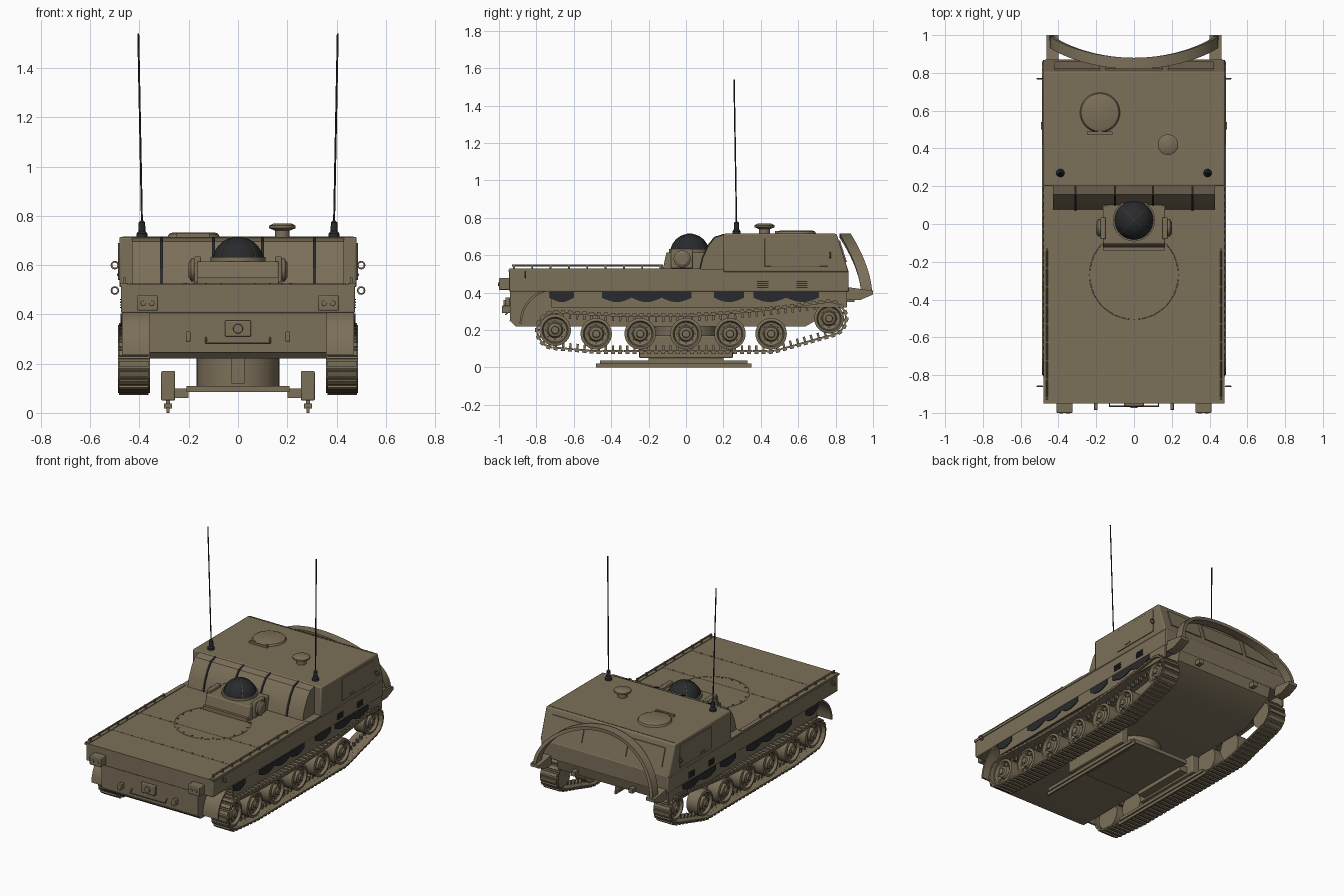
import bpy, bmesh, math
from mathutils import Vector, Matrix

if "Cube" in bpy.data.objects:
    bpy.data.objects.remove(bpy.data.objects["Cube"], do_unlink=True)

def material(name, rgb):
    m = bpy.data.materials.new(name)
    m.use_nodes = True
    m.diffuse_color = (*rgb, 1)
    m.node_tree.nodes["Principled BSDF"].inputs["Base Color"].default_value = (*rgb, 1)
    return m

TAN = material("drab paint", (.2, .16, .1))
BLACK = material("black rubber", (.022, .023, .026))
made = []

def finish(name, bm, mat, bevel=0):
    bmesh.ops.recalc_face_normals(bm, faces=bm.faces)
    me = bpy.data.meshes.new(name)
    bm.to_mesh(me)
    bm.free()
    me.materials.append(mat)
    ob = bpy.data.objects.new(name, me)
    bpy.context.collection.objects.link(ob)
    if bevel:
        mod = ob.modifiers.new("bevel", "BEVEL")
        mod.width, mod.segments = bevel, 2
    made.append(ob)
    return ob

def add_box(bm, x, y, z, frame=Matrix()):
    """Box from (low, high) pairs, optionally placed in a frame."""
    size = [b - a for a, b in (x, y, z)]
    mid = [(a + b) / 2 for a, b in (x, y, z)]
    bmesh.ops.create_cube(bm, size=1, matrix=frame @ Matrix.Translation(mid) @ Matrix.Diagonal((*size, 1)))

def box(name, x, y, z, mat=TAN, bevel=0):
    bm = bmesh.new()
    add_box(bm, x, y, z)
    return finish(name, bm, mat, bevel)

def prism(name, profile, x0, x1, mat=TAN, bevel=0):
    """Side profile of (y, z) points extruded across x."""
    bm = bmesh.new()
    face = bm.faces.new([bm.verts.new((x0, y, z)) for y, z in profile])
    ext = bmesh.ops.extrude_face_region(bm, geom=[face])["geom"]
    bmesh.ops.translate(bm, vec=(x1 - x0, 0, 0), verts=[v for v in ext if isinstance(v, bmesh.types.BMVert)])
    return finish(name, bm, mat, bevel)

def lathe(name, profile, at, axis="Z", mat=TAN, n=32):
    """Spin (radius, height) points round an axis."""
    bm = bmesh.new()
    verts = [bm.verts.new((r, 0, h)) for r, h in profile]
    edges = [bm.edges.new(p) for p in zip(verts, verts[1:])]
    bmesh.ops.spin(bm, geom=verts + edges, axis=(0, 0, 1), cent=(0, 0, 0), angle=math.tau, steps=n)
    bmesh.ops.remove_doubles(bm, verts=bm.verts, dist=1e-5)
    turn = Vector({"X": (1, 0, 0), "-X": (-1, 0, 0), "Y": (0, -1, 0), "Z": (0, 0, 1)}[axis])
    rot = Vector((0, 0, 1)).rotation_difference(turn).to_matrix().to_4x4()
    bmesh.ops.transform(bm, matrix=Matrix.Translation(at) @ rot, verts=bm.verts)
    return finish(name, bm, mat)

def rod(name, points, r, mat=TAN, cyclic=False):
    cu = bpy.data.curves.new(name, "CURVE")
    cu.dimensions, cu.bevel_depth, cu.bevel_resolution = "3D", r, 1
    cu.use_fill_caps = True
    sp = cu.splines.new("POLY")
    sp.points.add(len(points) - 1)
    for p, co in zip(sp.points, points):
        p.co = (*co, 1)
    sp.use_cyclic_u = cyclic
    cu.materials.append(mat)
    ob = bpy.data.objects.new(name, cu)
    bpy.context.collection.objects.link(ob)

def ring(c, r, u, v, n=32, arc=math.tau):
    c, u, v = Vector(c), Vector(u), Vector(v)
    return [c + r * (u * math.cos(arc * i / n) + v * math.sin(arc * i / n)) for i in range(n)]

# Hull, deck and cab
prism("lower_hull", [(-.94, .25), (-.91, .22), (.64, .22), (.85, .34), (.87, .42), (-.94, .42)], -.36, .36)
box("upper_hull", (-.475, .475), (-.945, .87), (.405, .52), bevel=.006)
box("deck_lip", (-.48, .48), (-.95, .2), (.512, .524))
prism("cab", [(.2, .51), (.2, .715), (.805, .715), (.87, .51)], -.482, .482, bevel=.008)
box("cab_roof_seam", (-.47, .47), (.787, .792), (.713, .717))
tarp = [(.21, .52), (.075, .52), (.09, .585), (.12, .65), (.155, .695), (.21, .712)]
prism("front_tarp", tarp, -.43, .43)
for x in (-.31, -.1, .1, .31):
    prism("tarp_strap", [(y - .005, z + .003) for y, z in tarp], x - .006, x + .006, BLACK)

# Deck ring and rivet rows
rod("deck_ring", ring((0, -.27, .524), .235, (1, 0, 0), (0, 1, 0), 64), .002, cyclic=True)
bm = bmesh.new()
spots = ring((0, -.27, .525), .222, (1, 0, 0), (0, 1, 0), 20)
spots += [Vector((i * .075, y, .525)) for y in (-.4, -.7) for i in range(-6, 7) if abs(i) > 2 or y < -.5]
for p in spots:
    add_box(bm, (-.004, .004), (-.004, .004), (-.002, .003), Matrix.Translation(p))
finish("deck_rivets", bm, TAN)
for y in (-.4, -.7):
    box("deck_seam", (-.44, .44), (y - .0015, y + .0015), (.523, .525))

# Sensor housing with dark dome
prism("dome_housing", [(-.125, .52), (-.105, .615), (.1, .615), (.1, .52)], -.165, .165, bevel=.006)
box("housing_front_bar", (-.165, .165), (-.14, -.122), (.525, .55))
dome = [(.105 * math.cos(a), .61 + .105 * math.sin(a)) for a in (i * math.pi / 20 for i in range(11))]
lathe("dome", dome, (0, .02, 0), mat=BLACK)
lathe("dome_collar", [(.1, 0), (.112, 0), (.112, .02), (.1, .02)], (0, .02, .612))
for k in (1, -1):
    u = Vector((1, k, 0)).normalized()
    rod("dome_rib", ring((0, .02, .61), .105, u, (0, 0, 1), 17, math.pi * 1.06), .002)

# Roof hatch and vent
lathe("roof_hatch", [(0, .018), (.085, .018), (.1, .012), (.106, 0), (0, 0)], (-.18, .59, .715))
box("hatch_hinge", (-.25, -.115), (.475, .49), (.715, .73))
lathe("roof_vent", [(0, .055), (.035, .055), (.054, .045), (.054, .035), (.03, .025), (.03, 0)], (.18, .42, .715))

# Front plate fittings
box("front_box", (-.053, .053), (-.965, -.94), (.31, .375), bevel=.005)
lathe("front_box_cap", [(0, .012), (.018, .012), (.02, 0)], (0, -.963, .342), "Y")
rod("front_step", [(-.13, -.94, .305), (-.13, -.965, .283), (.13, -.965, .283), (.13, -.94, .305)], .004)
box("front_belly_seam", (-.36, .36), (-.944, -.94), (.245, .25))

# Curved crash bar swept as a flat band
bm = bmesh.new()
sections = []
for i in range(33):
    t = math.pi * i / 32
    s, c = math.sin(t), math.cos(t)
    y = .965 - .115 * s ** 1.7
    sections.append([bm.verts.new(((.435 + r) * c, y + d, .4 + (.305 + r) * s))
                     for r, d in ((-.01, -.03), (.012, -.03), (.012, .03), (-.01, .03))])
for a, b in zip(sections, sections[1:]):
    for j in range(4):
        bm.faces.new((a[j], a[j - 1], b[j - 1], b[j]))
bm.faces.new(sections[0])
bm.faces.new(sections[-1])
finish("crash_bar", bm, TAN)

# Covered windows on the sloping cab rear
def slope(z, off):
    return (.87 - (z - .51) * .317 + off, z)
for x, w in ((-.3, .12), (0, .15), (.3, .12)):
    prism("rear_window_cover", [slope(.565, 0), slope(.565, .007), slope(.68, .007), slope(.68, 0)], x - w, x + w)

# Ground-scanning unit under the belly
lathe("belly_drum", [(.168, .12), (.168, 0), (0, 0)], (0, 0, .105), n=48)
box("belly_plate", (-.21, .21), (-.25, .25), (.085, .11))
box("belly_post", (-.027, .027), (-.2, -.15), (.12, .225))

# Track path: hull round the wheels, with a sagging top run
WHEELS = [(-.7, .2, .095)] + [(y, .18, .094) for y in (-.48, -.245, 0, .235, .455)] + [(.765, .262, .09)]
bm = bmesh.new()
for y, z, r in WHEELS:
    for p in ring((0, y, z), r, (0, 1, 0), (0, 0, 1), 48):
        bm.verts.new((p.y, p.z, 0))
pts = sorted({(round(v.co.x, 5), round(v.co.y, 5)) for v in bm.verts})
bm.free()
def half(points):
    out = []
    for p in points:
        while len(out) > 1 and (out[-1][0] - out[-2][0]) * (p[1] - out[-2][1]) <= (out[-1][1] - out[-2][1]) * (p[0] - out[-2][0]):
            out.pop()
        out.append(p)
    return out[:-1]
loop = [Vector(p) for p in half(pts) + half(pts[::-1])]
loop.append(loop[0])
total = sum((b - a).length for a, b in zip(loop, loop[1:]))
LINKS = 92
def along(d):
    for a, b in zip(loop, loop[1:]):
        step = (b - a).length
        if d <= step:
            p = a.lerp(b, d / step)
            break
        d -= step
    else:
        p = loop[-1].copy()
    if p.y > .28 and -.7 < p.x < .76:
        p.y -= .045 * math.sin(math.pi * (p.x + .7) / 1.46)
    return p
centres = [along(total * i / LINKS) for i in range(LINKS)]

for s in (1, -1):
    def sx(a, b):
        return tuple(sorted((s * a, s * b)))
    side = "left" if s > 0 else "right"
    axis = "X" if s > 0 else "-X"

    # Track links with pads and guide horns
    bm = bmesh.new()
    for i, p in enumerate(centres):
        d = centres[(i + 1) % LINKS] - centres[i - 1]
        frame = Matrix.Translation((s * .423, p.x, p.y)) @ Matrix.Rotation(math.atan2(d.y, d.x), 4, "X")
        add_box(bm, (-.065, .065), (-.019, .019), (-.004, .006), frame)
        add_box(bm, (-.06, .06), (-.011, .011), (-.013, -.003), frame)
        add_box(bm, (-.008, .008), (-.006, .006), (.006, .032), frame)
    finish(side + "_track", bm, TAN)

    # Wheels with dished faces, hubs and bolts
    for y, z, r in WHEELS:
        q = r - .01
        lathe(side + "_wheel", [(0, -.04), (q, -.04), (q, .042), (q * .82, .046), (q * .74, .028), (q * .5, .022),
              (q * .42, .042), (q * .25, .046), (q * .22, .056), (0, .056)], (s * .42, y, z), axis)
        bm = bmesh.new()
        for p in ring((s * .447, y, z), q * .62, (0, 1, 0), (0, 0, 1), 8):
            add_box(bm, (-.006, .006), (-.005, .005), (-.005, .005), Matrix.Translation(p))
        finish(side + "_wheel_bolts", bm, TAN)

    # Skirt, hanging dark panels and curved mudguard
    box(side + "_skirt", sx(.462, .472), (-.72, .86), (.32, .41))
    for y0, y1 in ((-.73, -.6), (-.45, .03), (.15, .31), (.36, .71)):
        n = max(1, round((y1 - y0) / .16))
        low = [(y0 + (y1 - y0) * i / (n * 6), .373 - .024 * abs(math.sin(math.pi * i / 6))) for i in range(n * 6 + 1)]
        prism(side + "_dark_panel", [(y0, .403)] + low + [(y1, .403)], s * .472, s * .477, BLACK)
    arc = [(-.7 + r * math.cos(a), .235 + r * math.sin(a))
           for r, order in ((.19, range(9)), (.178, range(8, -1, -1))) for a in (math.pi * (.5 + i / 16) for i in order)]
    prism(side + "_mudguard", arc, s * .345, s * .472)
    prism(side + "_mudguard_wall", arc[:9] + [(-.9, .42), (-.7, .42)], s * .345, s * .36)

    # Deck rail on short posts
    rod(side + "_deck_rail", [(s * .46, -.93, .545), (s * .46, -.13, .545)], .005)
    for i in range(9):
        box(side + "_rail_post", sx(.455, .465), (-.925 + i * .098, -.915 + i * .098), (.52, .55))
    box(side + "_deck_edge", sx(.45, .48), (-.945, .08), (.52, .528))

    # Antenna
    lathe(side + "_antenna_base", [(.022, 0), (.022, .015), (.014, .025), (.013, .06), (.006, .068), (0, .068)],
          (s * .39, .27, .713), mat=BLACK, n=12)
    rod(side + "_antenna", [(s * .39, .27, .77), (s * .405, .257, 1.54)], .004, BLACK)

    # Front light box, tow hook, mirrors
    box(side + "_front_light", sx(.325, .41), (-1, -.94), (.415, .478), bevel=.005)
    for x in (.35, .385):
        lathe(side + "_lamp", [(0, .004), (.01, .004), (.011, -.004)], (s * x, -1, .445), "Y", n=12)
    box(side + "_tow_hook", sx(.192, .212), (-.985, -.94), (.29, .33), bevel=.004)
    for y, z in ((-.86, .497), (.77, .6)):
        rod(side + "_mirror_ring", ring((s * .5, y, z), .014, (1, 0, 0), (0, 0, 1), 12), .004, cyclic=True)

    # Dome housing side pods
    lathe(side + "_housing_pod", [(0, .04), (.03, .04), (.046, .03), (.046, 0)], (s * .16, -.02, .58), axis)
    box(side + "_housing_cheek", sx(.15, .178), (-.08, .035), (.53, .635), bevel=.005)

    # Crash bar bracket, rear hook, cab side door and grilles
    prism(side + "_bar_bracket", [(.86, .36), (.86, .43), (1, .41), (1, .39), (.93, .36)], s * .4, s * .462)
    box(side + "_rear_hook", sx(.2, .23), (.86, .9), (.35, .38))
    box(side + "_cab_door", sx(.48, .487), (.42, .76), (.54, .69), bevel=.002)
    box(side + "_cab_handle", sx(.485, .492), (.5, .54), (.555, .565))
    for y in (.41, .62):
        for i in range(4):
            box(side + "_grille_slat", sx(.474, .48), (y - .03, y + .03), (.425 + i * .011, .43 + i * .011), BLACK)

    # Scanner pods and ground skids
    box(side + "_scanner_pod", sx(.255, .312), (-.25, .25), (.05, .17), bevel=.006)
    box(side + "_pod_arm", sx(.2, .26), (-.2, .2), (.06, .1))
    box(side + "_skid", sx(.268, .3), (-.46, .33), (.018, .038))
    box(side + "_skid_blade", sx(.278, .29), (-.48, .35), (0, .022))
    box(side + "_skid_post", sx(.276, .292), (-.2, .2), (.03, .055))

# Smooth rounded faces, keep hard edges
for ob in bpy.context.selected_objects:
    ob.select_set(False)
for ob in made:
    ob.select_set(True)
bpy.context.view_layer.objects.active = made[0]
bpy.ops.object.shade_smooth_by_angle(angle=math.radians(32))
